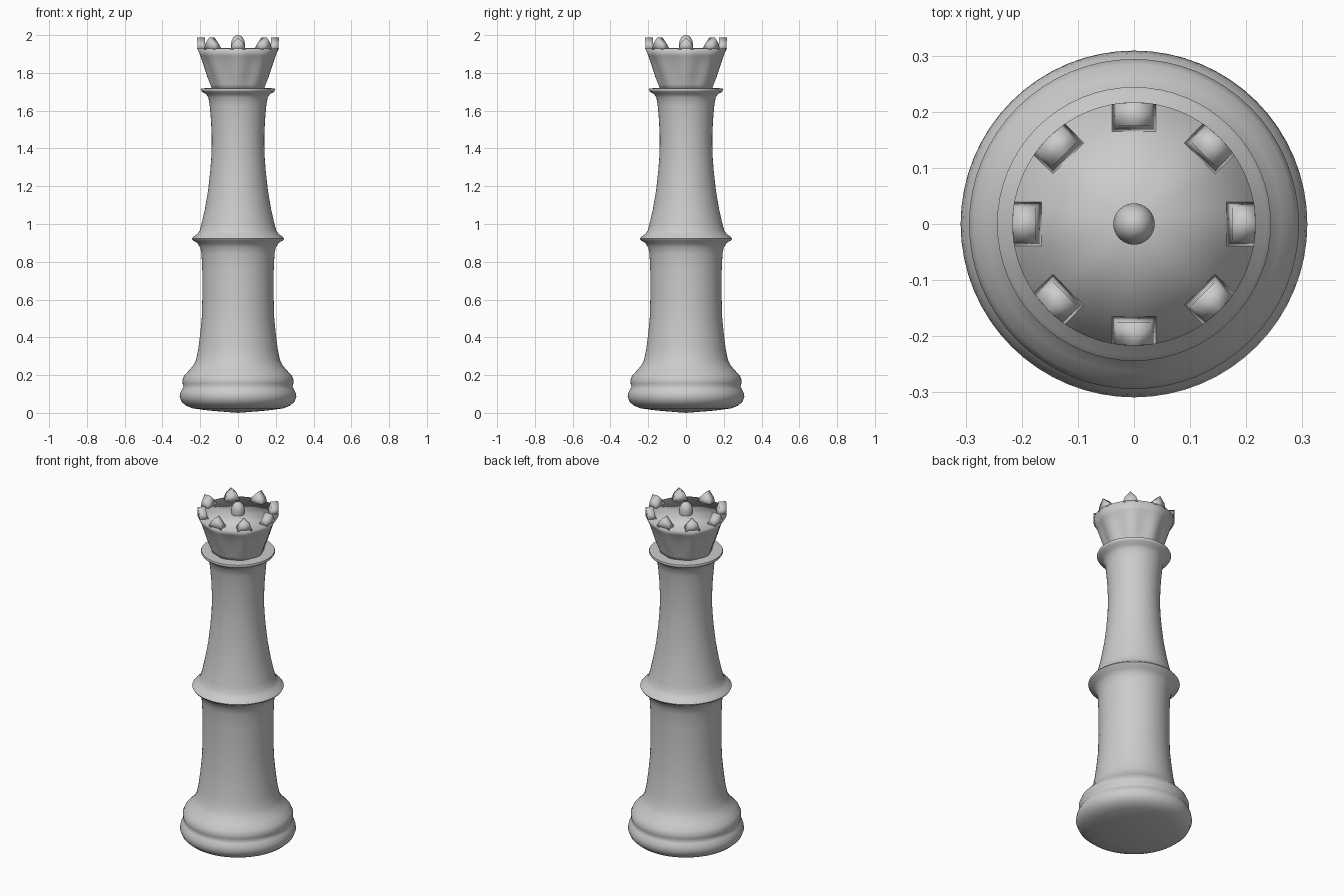
import bpy, bmesh, math
from mathutils import Matrix

if "Cube" in bpy.data.objects:
    bpy.data.objects.remove(bpy.data.objects["Cube"])

grey = bpy.data.materials.new("plain grey")
grey.diffuse_color = (0.6, 0.6, 0.6, 1)
grey.use_nodes = True
grey.node_tree.nodes["Principled BSDF"].inputs["Base Color"].default_value = grey.diffuse_color


def finish(name, bm, angle=None):
    bmesh.ops.recalc_face_normals(bm, faces=bm.faces)
    me = bpy.data.meshes.new(name)
    bm.to_mesh(me)
    bm.free()
    ob = bpy.data.objects.new(name, me)
    bpy.context.collection.objects.link(ob)
    me.materials.append(grey)
    for p in me.polygons:
        p.use_smooth = True
    if angle:
        bpy.ops.object.select_all(action='DESELECT')
        ob.select_set(True)
        bpy.context.view_layer.objects.active = ob
        bpy.ops.object.shade_smooth_by_angle(angle=math.radians(angle))
    return ob


def lathe(name, profile, n=64, flute=None, angle=None):
    """Stack rings of (radius, z), closed at both ends."""
    bm = bmesh.new()
    rings = []
    for r, z in profile:
        if r == 0:
            rings.append([bm.verts.new((0, 0, z))])
            continue
        ring = []
        for i in range(n):
            a = 2 * math.pi * i / n
            k = r * (1 + (flute(z) * math.cos(8 * a) if flute else 0))
            ring.append(bm.verts.new((k * math.cos(a), k * math.sin(a), z)))
        rings.append(ring)
    for a, b in zip(rings, rings[1:]):
        for i in range(n):
            j = (i + 1) % n
            quad = [a[i % len(a)], a[j % len(a)], b[j % len(b)], b[i % len(b)]]
            bm.faces.new(list(dict.fromkeys(quad)))
    return finish(name, bm, angle)


# turned body: foot, two base rings, waist, collar, neck and upper flange
lathe("body", [
    (0, 0), (0.15, 0.012), (0.24, 0.024), (0.275, 0.038), (0.298, 0.058),
    (0.309, 0.085), (0.305, 0.108), (0.295, 0.128), (0.288, 0.138),
    (0.293, 0.155), (0.294, 0.175), (0.285, 0.197), (0.262, 0.222),
    (0.238, 0.25), (0.222, 0.28), (0.21, 0.34), (0.2, 0.42), (0.192, 0.5),
    (0.189, 0.6), (0.189, 0.75), (0.193, 0.84), (0.2, 0.875), (0.216, 0.9),
    (0.239, 0.914), (0.244, 0.922), (0.236, 0.932), (0.215, 0.948),
    (0.203, 0.965), (0.193, 1.0), (0.175, 1.08), (0.158, 1.18),
    (0.147, 1.28), (0.14, 1.37), (0.139, 1.46), (0.143, 1.55), (0.15, 1.63),
    (0.157, 1.67), (0.17, 1.688), (0.191, 1.7), (0.198, 1.711),
    (0.195, 1.718), (0.14, 1.72), (0, 1.72)], angle=60)


# fluted crown, round at its rim; the smooth rim rounds off the flat lid
def flute(z):
    return 0.04 * math.sin(math.pi * min(1, max(0, (z - 1.68) / 0.25)))


lathe("crown", [(0, 1.71), (0.135, 1.71), (0.143, 1.74), (0.157, 1.78),
                (0.176, 1.84), (0.195, 1.89), (0.217, 1.93), (0, 1.932)],
      flute=flute)

# eight pointed crown tips, each a small gabled block
for k in range(8):
    bm = bmesh.new()
    outline = [(-0.041, 1.925), (0.041, 1.925), (0.03, 1.955),
               (0, 1.987), (-0.03, 1.955)]
    inner = [bm.verts.new((0.163 + 0.012 * (z > 1.93), y, z)) for y, z in outline]
    outer = [bm.verts.new((math.sqrt(0.217 ** 2 - y * y), y, z)) for y, z in outline]
    bm.faces.new(inner)
    bm.faces.new(outer)
    for i in range(5):
        j = (i + 1) % 5
        bm.faces.new([inner[i], inner[j], outer[j], outer[i]])
    bm.transform(Matrix.Rotation(k * math.pi / 4, 4, 'Z'))
    finish(f"crown_tip_{k + 1}", bm)

# rounded centre knob
lathe("crown_knob", [(0, 1.925), (0.034, 1.925), (0.037, 1.95), (0.034, 1.968),
                     (0.027, 1.985), (0.015, 1.996), (0, 2.0)], n=24, angle=60)
